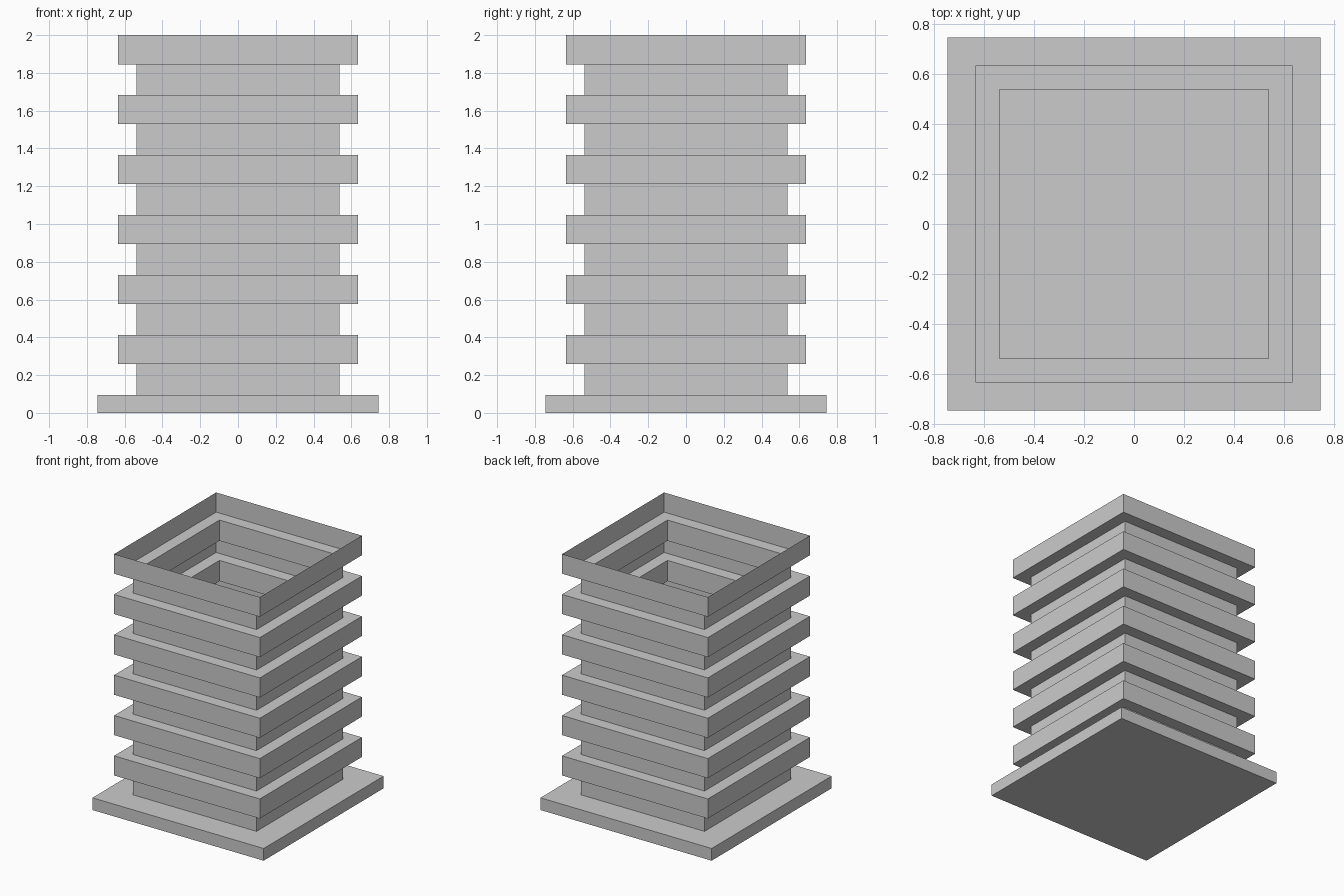
import bpy, bmesh

if "Cube" in bpy.data.objects:
    bpy.data.objects.remove(bpy.data.objects["Cube"])

BASE_HALF, BASE_TOP = 0.745, 0.096
NARROW, WIDE = 0.538, 0.634
FOLDS = 6
PITCH = (2.0 - BASE_TOP) / FOLDS
NECK = 0.163  # height of each narrow band


def make_object(name, bm):
    bmesh.ops.recalc_face_normals(bm, faces=bm.faces)
    mesh = bpy.data.meshes.new(name)
    bm.to_mesh(mesh)
    bm.free()
    obj = bpy.data.objects.new(name, mesh)
    bpy.context.collection.objects.link(obj)
    return obj


def square_loft(name, profile, capped):
    """Stack square rings given as (half width, z) and bridge them."""
    bm = bmesh.new()
    rings = [[bm.verts.new((sx * h, sy * h, z))
              for sx, sy in ((-1, -1), (1, -1), (1, 1), (-1, 1))]
             for h, z in profile]
    for low, high in zip(rings, rings[1:]):
        for i in range(4):
            j = (i + 1) % 4
            bm.faces.new((low[i], low[j], high[j], high[i]))
    if capped:
        bm.faces.new(rings[0][::-1])
        bm.faces.new(rings[-1])
    return make_object(name, bm)


# Flat square base plate
square_loft("base_plate", [(BASE_HALF, 0), (BASE_HALF, BASE_TOP)], True)

# Thin-walled stepped bellows, open at the top
profile = []
for k in range(FOLDS):
    z = BASE_TOP + k * PITCH
    profile += [(NARROW, z), (NARROW, z + NECK),
                (WIDE, z + NECK), (WIDE, z + PITCH)]
square_loft("bellows", profile, False)
